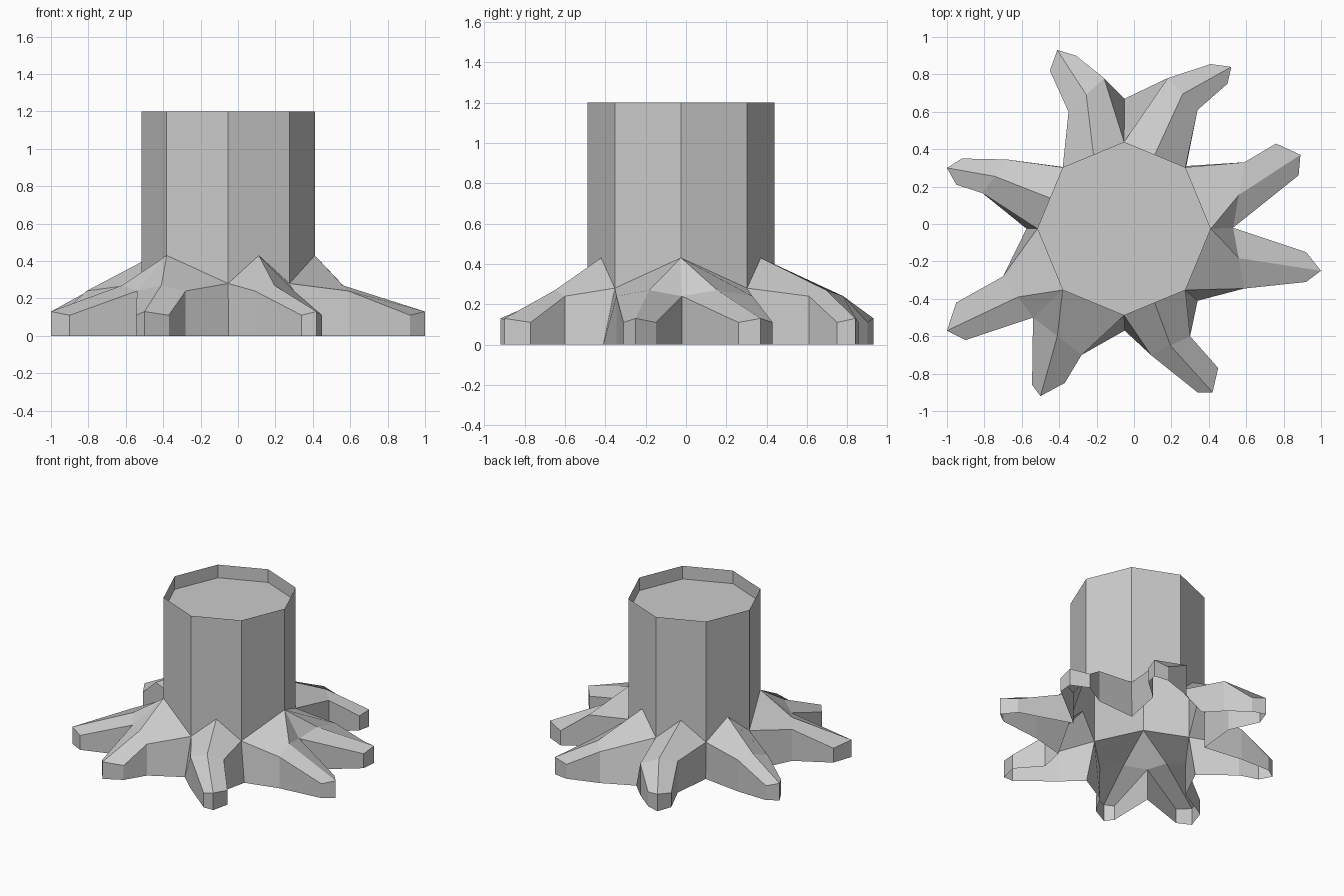
import bpy, bmesh
from math import cos, sin, radians
from mathutils import Vector

if "Cube" in bpy.data.objects:
    bpy.data.objects.remove(bpy.data.objects["Cube"])

CX, CY, R = -0.053, -0.025, 0.464
TOP, CAP, PEAK, VALLEY = 1.2, 1.1, 0.43, 0.28


def make_object(name, faces):
    """Build a mesh from polygons, welding shared corners."""
    bm = bmesh.new()
    for f in faces:
        bm.faces.new([bm.verts.new(p) for p in f])
    bmesh.ops.remove_doubles(bm, verts=bm.verts, dist=0.001)
    me = bpy.data.meshes.new(name)
    bm.to_mesh(me)
    bm.free()
    ob = bpy.data.objects.new(name, me)
    bpy.context.collection.objects.link(ob)


def at(p, z):
    return Vector((p[0], p[1], z))


# Octagon corners, counter-clockwise from the front right
ring = [(CX + R * cos(radians(45 * k - 45)), CY + R * sin(radians(45 * k - 45)))
        for k in range(8)]
forks = (1, 6)          # corners where two roots spring from one peak
base = [at(p, PEAK if k in forks else VALLEY) for k, p in enumerate(ring)]


def peak(k):
    """Highest point where root k meets the trunk."""
    n = (k + 1) % 8
    for i in (k, n):
        if i in forks:
            return base[i]
    return at((base[k] + base[n]) / 2, PEAK)


# Trunk walls with zigzag foot, and sunken cut face
walls = []
for k in range(8):
    n = (k + 1) % 8
    foot = [base[k]]
    if k not in forks and n not in forks:
        foot.append(peak(k))
    foot.append(base[n])
    walls.append(foot + [at(ring[n], TOP), at(ring[n], CAP),
                         at(ring[k], CAP), at(ring[k], TOP)][:1] + [at(ring[k], TOP)])
make_object("trunk", walls)
make_object("cut_face", [[at(p, CAP) for p in ring]])

# Ground point below each octagon corner (forks: the crotch between roots)
ground = [(.34, -.41), (.53, -.02), (.28, .31), (-.05, .67),
          (-.38, .305), (-.575, -.025), (-.54, -.50), (-.05, -.57)]

# Each root: right knee, left knee, then tip right, tip ridge, tip left
roots = [
    ((.59, -.345), (.53, -.02), (.92, -.31), (1.0, -.25), (.92, -.15)),
    ((.53, -.02), (.59, .33), (.88, .26), (.89, .37), (.76, .43)),
    ((.34, .61), (.18, .78), (.50, .75), (.52, .84), (.41, .855)),
    ((-.16, .78), (-.35, .60), (-.31, .90), (-.41, .93), (-.45, .82)),
    ((-.68, .345), (-.81, .165), (-.92, .35), (-1.0, .30), (-.95, .21)),
    ((-.70, -.28), (-.54, -.50), (-.95, -.42), (-1.0, -.57), (-.90, -.62)),
    ((-.54, -.50), (-.28, -.70), (-.545, -.86), (-.50, -.92), (-.37, -.85)),
    ((.09, -.70), (.30, -.60), (.34, -.90), (.42, -.90), (.45, -.77)),
]

# Hollow root shells, open underneath
for k, (kr, kl, tr, tm, tl) in enumerate(roots):
    top = peak(k)
    ridge = at((Vector(kr) + Vector(kl)) / 2, .27)
    tip = at(tm, .13)
    faces = []
    for corner, knee, t, flip in ((k, kr, tr, False), ((k + 1) % 8, kl, tl, True)):
        K, T = at(knee, .24), at(t, .11)
        if corner in forks:
            side = [[K, ridge, top]]
        else:
            side = [[base[corner], K, ridge, top],
                    [at(ground[corner], 0), at(knee, 0), K, base[corner]]]
        side += [[K, T, tip, ridge],
                 [at(knee, 0), at(t, 0), T, K],
                 [at(t, 0), at(tm, 0), tip, T]]
        faces += [f[::-1] if flip else f for f in side]
    make_object(f"root_{k + 1}", faces)
